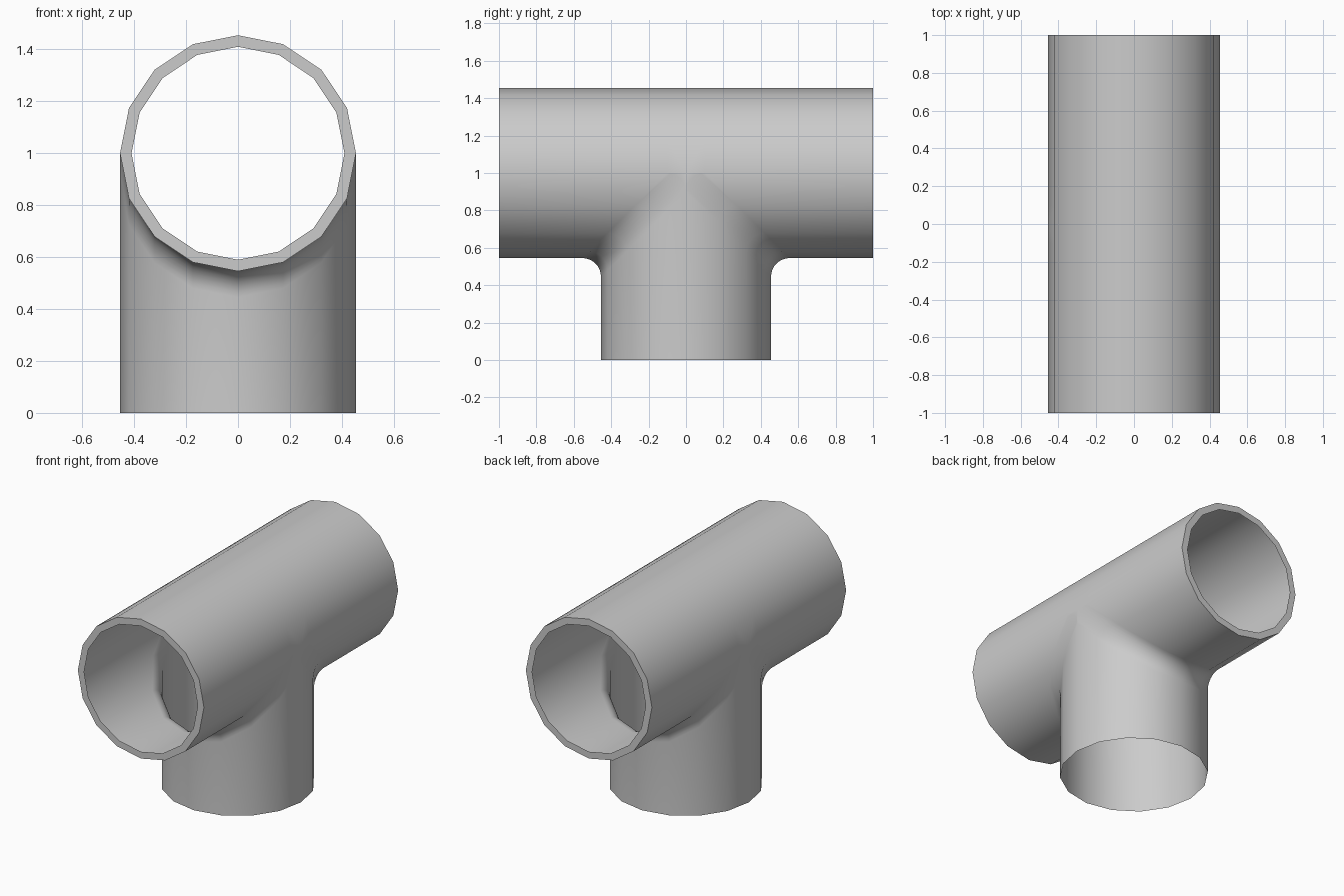
import bpy, bmesh
from math import sin, cos, pi

cube = bpy.data.objects.get("Cube")
if cube:
    bpy.data.objects.remove(cube, do_unlink=True)

RADIUS = 0.4545      # outer pipe radius
BORE = 0.41          # opening inside the end rims
AXIS = 1.0           # height of the main pipe, also half its length
FILLET = 0.1         # rounding between main pipe and branch
SIDES = 16
STEPS = 8

grey = bpy.data.materials.new("pipe_grey")
colour = (0.6, 0.6, 0.6, 1)
grey.diffuse_color = colour
grey.use_nodes = True
grey.node_tree.nodes["Principled BSDF"].inputs["Base Color"].default_value = colour

bm = bmesh.new()


def skin(a, b):
    """Join two matching rows of points with faces."""
    for i in range(len(a) - 1):
        bm.faces.new((a[i], a[i + 1], b[i + 1], b[i]))


def lower_profile(k):
    """Main pipe underside, fillet, then branch wall, at one lengthwise line."""
    a = k * 2 * pi / SIDES
    x, h = RADIUS * sin(a), RADIUS * cos(a)
    pts = [(-AXIS, AXIS - h)]
    for i in range(STEPS + 1):
        t = i / STEPS * pi / 2
        pts.append((-h - FILLET + FILLET * sin(t), AXIS - h - FILLET + FILLET * cos(t)))
    pts.append((-h, 0))
    return [bm.verts.new((x, y, z)) for y, z in pts]


# Lower half of the main pipe with the branch, one quarter
quarter = SIDES // 4
lower = [lower_profile(k) for k in range(quarter + 1)]
for a, b in zip(lower, lower[1:]):
    skin(a, b)

# Upper half of the main pipe
upper = []
for k in range(quarter + 1):
    a = k * 2 * pi / SIDES
    x, z = RADIUS * sin(a), AXIS + RADIUS * cos(a)
    upper.append([bm.verts.new((x, y, z)) for y in (-AXIS, -FILLET, 0)])
for a, b in zip(upper, upper[1:]):
    skin(a, b)

# Flat web where the pipes meet at the side
bm.faces.new(lower[-1][1:-1] + [upper[-1][2]])

# Flat end rim
outer, inner = [], []
for k in range(SIDES // 2 + 1):
    a = k * 2 * pi / SIDES
    for row, r in ((outer, RADIUS), (inner, BORE)):
        row.append(bm.verts.new((r * sin(a), -AXIS, AXIS + r * cos(a))))
skin(outer, inner)

bmesh.ops.remove_doubles(bm, verts=bm.verts, dist=0.0005)
bmesh.ops.recalc_face_normals(bm, faces=bm.faces)
bm.normal_update()
top = max(bm.faces, key=lambda f: f.calc_center_median().z)
rim = min(bm.faces, key=lambda f: f.calc_center_median().y)
if rim.normal.y > 0:
    bmesh.ops.reverse_faces(bm, faces=bm.faces)

# Mirror the quarter to both sides
for axis in range(2):
    copy = bmesh.ops.duplicate(bm, geom=bm.verts[:] + bm.edges[:] + bm.faces[:])["geom"]
    for v in copy:
        if isinstance(v, bmesh.types.BMVert):
            v.co[axis] *= -1
    bmesh.ops.reverse_faces(bm, faces=[f for f in copy if isinstance(f, bmesh.types.BMFace)])
    bmesh.ops.remove_doubles(bm, verts=bm.verts, dist=0.0005)

mesh = bpy.data.meshes.new("tee_pipe")
bm.to_mesh(mesh)
bm.free()
mesh.materials.append(grey)
pipe = bpy.data.objects.new("tee_pipe", mesh)
bpy.context.collection.objects.link(pipe)
bpy.ops.object.select_all(action='DESELECT')
pipe.select_set(True)
bpy.context.view_layer.objects.active = pipe
bpy.ops.object.shade_smooth_by_angle(angle=pi / 5)
